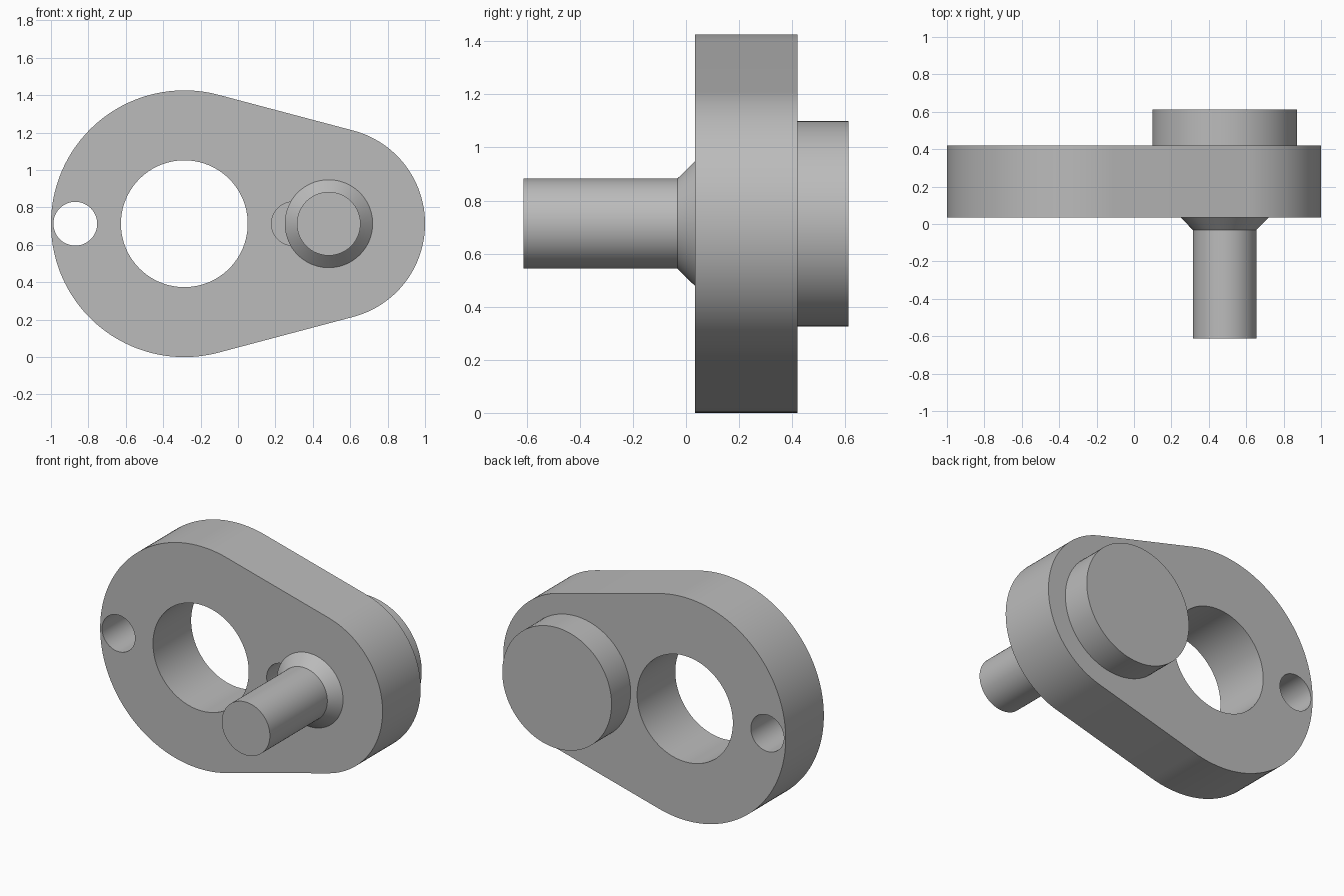
import bpy, bmesh
from math import acos, cos, sin, pi, radians

cube = bpy.data.objects.get("Cube")
if cube:
    bpy.data.objects.remove(cube)

grey = bpy.data.materials.new("plain grey")
grey.use_nodes = True
grey.diffuse_color = (0.5, 0.5, 0.5, 1)
grey.node_tree.nodes["Principled BSDF"].inputs["Base Color"].default_value = grey.diffuse_color

# Shared layout: two main axes along y, at the same height
AXIS_Z = 0.713
HUB_X, HUB_R = -0.287, 0.713
PIN_X, PIN_END_R = 0.485, 0.515
FRONT, BACK = 0.034, 0.42
SEGMENTS = 96


def arc(x, radius, start=0, end=2 * pi, steps=SEGMENTS, closed=True):
    """Points (x, z) along an arc; a closed circle omits its last point."""
    count = steps if closed else steps + 1
    angles = [start + (end - start) * i / steps for i in range(count)]
    return [(x + radius * cos(a), AXIS_Z + radius * sin(a)) for a in angles]


def finish(bm, name):
    bmesh.ops.recalc_face_normals(bm, faces=bm.faces[:])
    mesh = bpy.data.meshes.new(name)
    bm.to_mesh(mesh)
    bm.free()
    mesh.materials.append(grey)
    obj = bpy.data.objects.new(name, mesh)
    bpy.context.collection.objects.link(obj)
    bpy.ops.object.select_all(action='DESELECT')
    obj.select_set(True)
    bpy.context.view_layer.objects.active = obj
    bpy.ops.object.shade_smooth_by_angle(angle=radians(30))
    return obj


def extruded_plate(name, loops, front, back):
    """Fill an outline with its holes and extrude it along y."""
    bm = bmesh.new()
    edges = []
    for loop in loops:
        verts = [bm.verts.new((x, front, z)) for x, z in loop]
        edges += [bm.edges.new((v, verts[i - 1])) for i, v in enumerate(verts)]
    bmesh.ops.triangle_fill(bm, edges=edges, use_beauty=True)
    result = bmesh.ops.extrude_face_region(bm, geom=bm.faces[:], use_keep_orig=True)
    moved = [g for g in result["geom"] if isinstance(g, bmesh.types.BMVert)]
    bmesh.ops.translate(bm, verts=moved, vec=(0, back - front, 0))
    return finish(bm, name)


def turned(name, x, profile):
    """Closed round part from (radius, y) pairs."""
    bm = bmesh.new()
    rings = [[bm.verts.new((px, y, pz)) for px, pz in arc(x, r)] for r, y in profile]
    for a, b in zip(rings, rings[1:]):
        for i in range(SEGMENTS):
            bm.faces.new((a[i - 1], a[i], b[i], b[i - 1]))
    bm.faces.new(rings[0])
    bm.faces.new(rings[-1])
    return finish(bm, name)


# Crank plate: two round ends joined by tangent sides, with three holes
tangent = acos((HUB_R - PIN_END_R) / (PIN_X - HUB_X))
outline = arc(HUB_X, HUB_R, tangent, 2 * pi - tangent, closed=False)
outline += arc(PIN_X, PIN_END_R, -tangent, tangent, 64, closed=False)
holes = [arc(HUB_X, 0.339)]
holes += [arc(HUB_X + side * 0.583, 0.117, steps=64) for side in (-1, 1)]
extruded_plate("crank_plate", [outline] + holes, FRONT, BACK)

# Front pin with its flared collar
turned("crank_pin", PIN_X, [(0.17, -0.613), (0.17, -0.032), (0.235, FRONT)])

# Round boss on the back, closing the inner small hole
turned("back_boss", PIN_X, [(0.387, BACK), (0.387, 0.613)])
